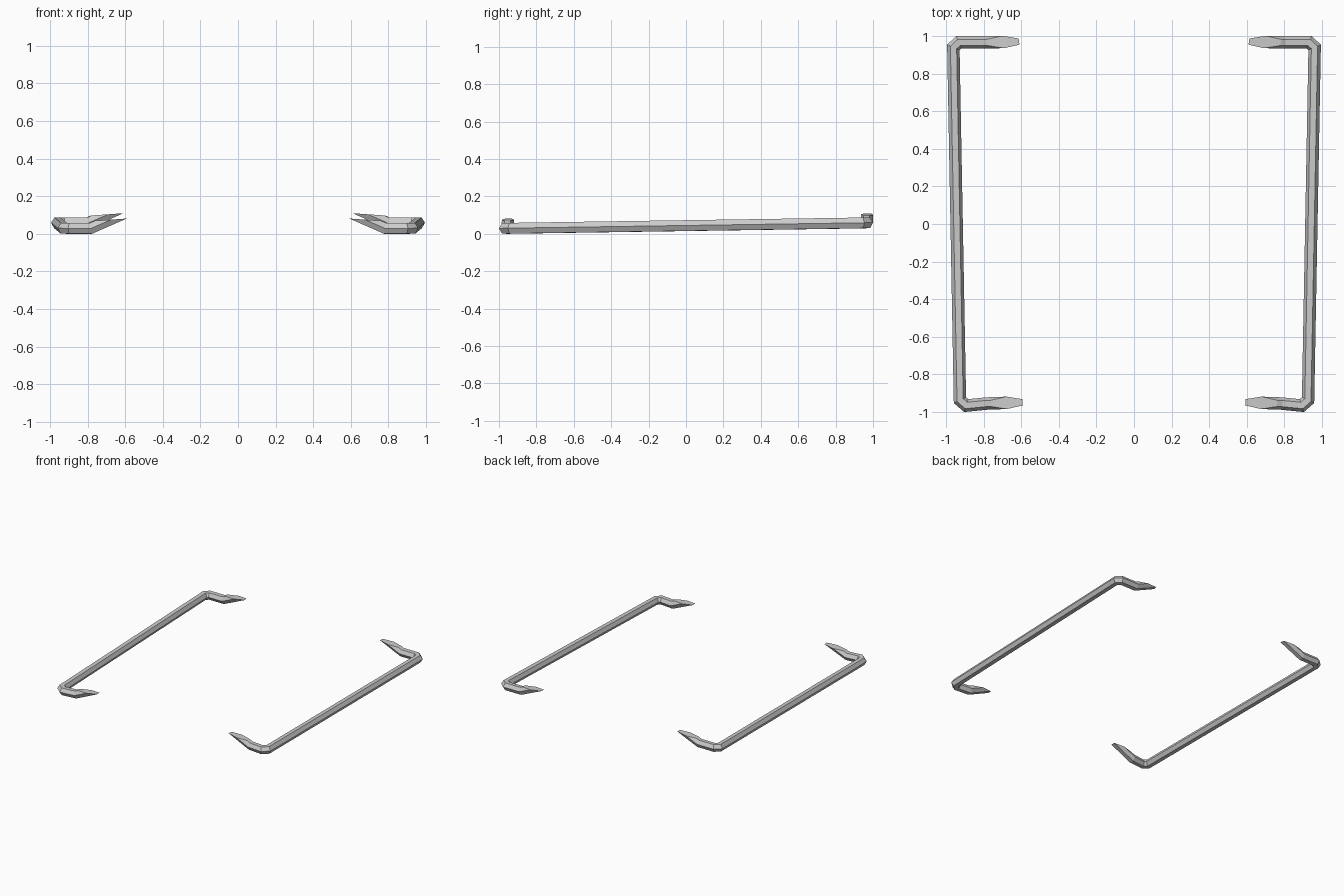
import bpy, bmesh, math
from mathutils import Vector

if "Cube" in bpy.data.objects:
    bpy.data.objects.remove(bpy.data.objects["Cube"])

R = 0.033  # hexagonal tube radius

# Centre line of the right-hand bar: front tip, bend, corner, rail, corner, bend, rear tip
PATH = [Vector(p) for p in [
    (0.61, -0.949, 0.105), (0.783, -0.955, 0.0290), (0.893, -0.966, 0.0290), (0.926, -0.937, 0.0295),
    (0.961, 0.940, 0.0580), (0.932, 0.967, 0.0585), (0.799, 0.967, 0.0585), (0.62, 0.969, 0.137)]]

# Nearly level cut planes at both tips: (point, normal)
CUT = Vector((0.07, 0, 1))
CUTS = [(Vector((0.60, -0.95, 0.081)), CUT), (Vector((0.62, 0.97, 0.109)), CUT)]


def slide(points, direction, plane_point, normal):
    """Move points along direction until they meet the plane."""
    return [v + direction * ((plane_point - v).dot(normal) / direction.dot(normal)) for v in points]


def sweep_hexagon(name, path):
    dirs = [(b - a).normalized() for a, b in zip(path, path[1:])]
    side = dirs[0].cross(Vector((0, 0, 1))).normalized()
    up = side.cross(dirs[0])
    ring = [path[0] + R * (side * math.cos(i * math.pi / 3) + up * math.sin(i * math.pi / 3))
            for i in range(6)]
    planes = [CUTS[0]]
    planes += [(path[i], dirs[i - 1] + dirs[i]) for i in range(1, len(path) - 1)]
    planes += [CUTS[1]]

    bm = bmesh.new()
    rings = []
    for i, (point, normal) in enumerate(planes):
        ring = slide(ring, dirs[max(i - 1, 0)], point, normal)
        rings.append([bm.verts.new(v) for v in ring])
    for a, b in zip(rings, rings[1:]):
        for i in range(6):
            j = (i + 1) % 6
            bm.faces.new((a[i], a[j], b[j], b[i]))
    bm.faces.new(rings[0])
    bm.faces.new(rings[-1])
    bmesh.ops.recalc_face_normals(bm, faces=bm.faces)
    mesh = bpy.data.meshes.new(name)
    bm.to_mesh(mesh)
    bm.free()
    obj = bpy.data.objects.new(name, mesh)
    bpy.context.collection.objects.link(obj)
    return obj


# Bent side bar, mirrored to the other side
bar = sweep_hexagon("side_bars", PATH)
mirror = bar.modifiers.new("mirror", 'MIRROR')
mirror.use_axis[0] = True
